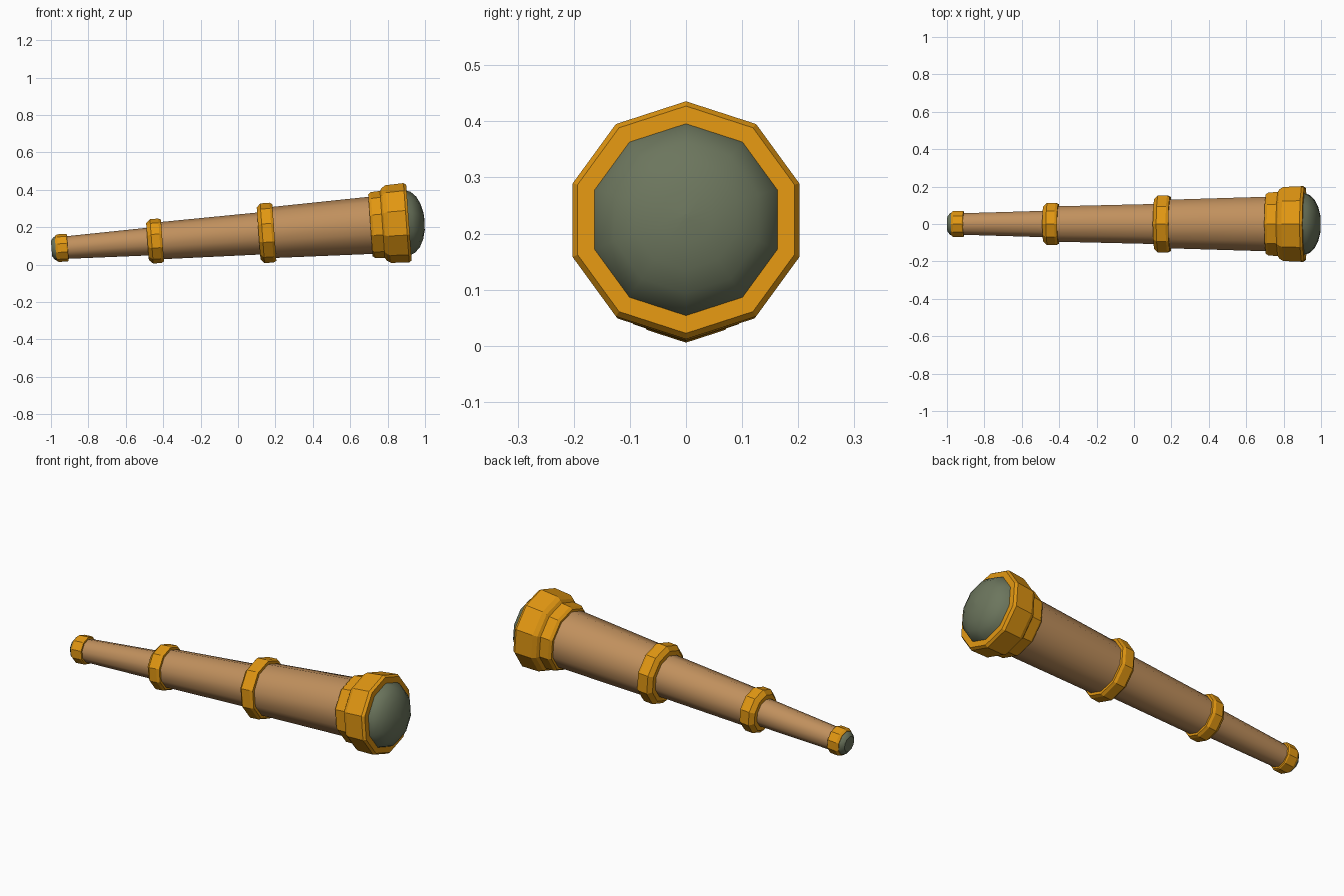
import bpy, bmesh, math
from mathutils import Matrix

if "Cube" in bpy.data.objects:
    bpy.data.objects.remove(bpy.data.objects["Cube"])

SIDES = 10
TILT = math.atan(0.073)          # barrel rests on its rings, rising to the wide end
PLACE = Matrix.Translation((0, 0, 0.158)) @ Matrix.Rotation(-TILT, 4, 'Y')


def material(name, rgb):
    m = bpy.data.materials.new(name)
    m.diffuse_color = (*rgb, 1)
    m.use_nodes = True
    m.node_tree.nodes["Principled BSDF"].inputs["Base Color"].default_value = m.diffuse_color
    return m


brass = material("brass", (0.76, 0.31, 0.006))
leather = material("tan_leather", (0.53, 0.28, 0.11))
glass = material("grey_green_glass", (0.15, 0.18, 0.11))


def lathe(name, profile, mat, smooth):
    """Sweep (x, radius) points around the barrel axis and cap both ends."""
    bm = bmesh.new()
    loops = []
    for x, r in profile:
        s = x / math.cos(TILT)
        loops.append([bm.verts.new((s, r * math.sin(2 * math.pi * i / SIDES),
                                    r * math.cos(2 * math.pi * i / SIDES)))
                      for i in range(SIDES)])
    for a, b in zip(loops, loops[1:]):
        for i in range(SIDES):
            j = (i + 1) % SIDES
            bm.faces.new((a[i], a[j], b[j], b[i]))
    bm.faces.new(loops[0])
    bm.faces.new(loops[-1])
    bmesh.ops.recalc_face_normals(bm, faces=bm.faces)
    for f in bm.faces:
        f.smooth = smooth and len(f.verts) == 4
    bm.transform(PLACE)
    mesh = bpy.data.meshes.new(name)
    bm.to_mesh(mesh)
    bm.free()
    mesh.materials.append(mat)
    obj = bpy.data.objects.new(name, mesh)
    bpy.context.collection.objects.link(obj)


# Three telescoping tubes
lathe("eyepiece_tube", [(-0.93, 0.060), (-0.45, 0.075)], leather, True)
lathe("middle_tube", [(-0.43, 0.099), (0.13, 0.113)], leather, True)
lathe("main_tube", [(0.17, 0.136), (0.74, 0.154)], leather, True)

# Brass collars with chamfered edges
lathe("eyepiece_ring", [(-0.975, 0.066), (-0.963, 0.074), (-0.916, 0.074),
                        (-0.91, 0.070)], brass, False)
lathe("rear_collar", [(-0.484, 0.098), (-0.462, 0.119), (-0.418, 0.119),
                      (-0.404, 0.112)], brass, False)
lathe("front_collar", [(0.110, 0.138), (0.130, 0.160), (0.180, 0.160),
                       (0.194, 0.152)], brass, False)
lathe("objective_ring", [(0.708, 0.166), (0.722, 0.177), (0.772, 0.180),
                         (0.782, 0.195), (0.803, 0.208), (0.900, 0.2125),
                         (0.914, 0.203)], brass, False)

# Lenses
lathe("eyepiece_lens", [(-0.97, 0.064), (-0.982, 0.061), (-0.997, 0.042)],
      glass, True)
lathe("objective_lens", [(0.905, 0.175), (0.935, 0.163), (0.963, 0.135),
                         (0.983, 0.095), (0.995, 0.048), (0.998, 0.004)],
      glass, True)
